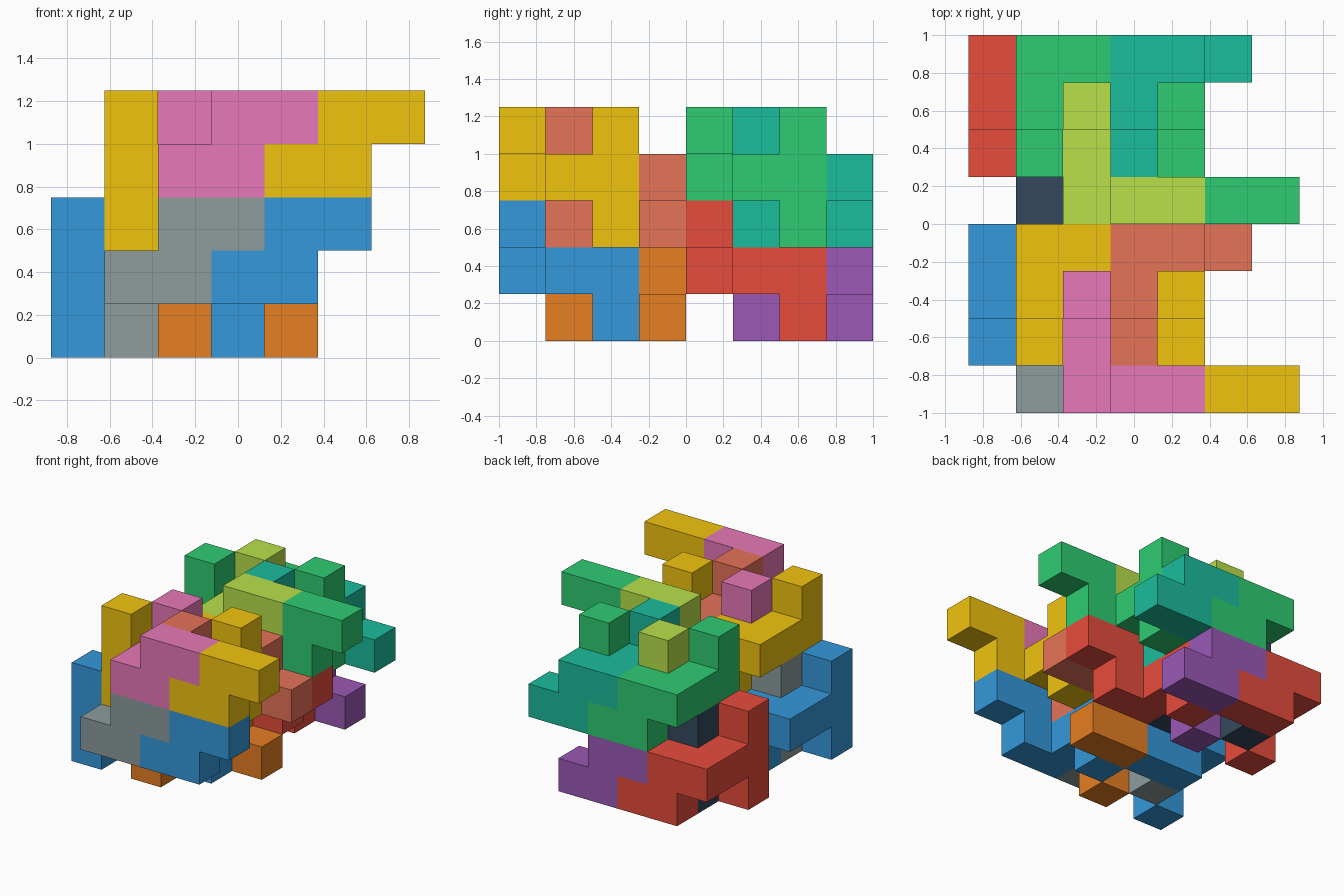
import bpy, bmesh
from mathutils import Vector

if "Cube" in bpy.data.objects:
    bpy.data.objects.remove(bpy.data.objects["Cube"])

U = 0.25                                  # edge of one cube
ORIGIN = Vector((-0.875, -1.0, 0.0))      # low corner of the whole stack

# Eight-cube tile: a T-shaped head, a stem, then a stepped tail
TILE = [(0, 1, 0), (0, 1, 1), (0, 1, 2), (0, 2, 1), (0, 3, 1),
        (1, 3, 1), (1, 3, 0), (2, 3, 0)]
# Its mate is the same tile turned half a turn about x
MATE = [(x, 3 - y, 2 - z) for x, y, z in TILE]


def material(name, code):
    srgb = [int(code[i:i + 2], 16) / 255 for i in (0, 2, 4)]
    mat = bpy.data.materials.new(name)
    mat.diffuse_color = [((c + 0.055) / 1.055) ** 2.4 for c in srgb] + [1]
    mat.use_nodes = True
    mat.node_tree.nodes["Principled BSDF"].inputs["Base Color"].default_value = mat.diffuse_color
    return mat


def add_face(bm, cell, axis, side):
    u, v = (axis + 1) % 3, (axis + 2) % 3
    corners = []
    for a, b in ((0, 0), (1, 0), (1, 1), (0, 1)):
        p = Vector(cell)
        p[axis] += side
        p[u] += a
        p[v] += b
        corners.append(bm.verts.new(ORIGIN + p * U))
    bm.faces.new(corners if side else corners[::-1])


def polycube(name, cells, mat):
    """One solid from unit cubes, keeping only its outer faces."""
    bm = bmesh.new()
    for cell in cells:
        for axis in range(3):
            for side in (0, 1):
                near = list(cell)
                near[axis] += 2 * side - 1
                if tuple(near) not in cells:
                    add_face(bm, cell, axis, side)
    bmesh.ops.remove_doubles(bm, verts=bm.verts, dist=1e-4)
    bmesh.ops.dissolve_limit(bm, angle_limit=0.01, verts=bm.verts, edges=bm.edges)
    mesh = bpy.data.meshes.new(name)
    bm.to_mesh(mesh)
    bm.free()
    mesh.materials.append(mat)
    bpy.context.collection.objects.link(bpy.data.objects.new(name, mesh))


# Four interlocking groups: name, cell offset, colours of its first three tiles
GROUPS = [
    ("front_lower", (0, 0, 0), ("3498DB", "8E9C9D", "E67E22")),
    ("back_lower", (0, 4, 0), ("E74C3C", "34495E", "9B59B6")),
    ("front_upper", (1, 0, 2), ("F1C40F", "E878B8", "E57358")),
    ("back_upper", (1, 4, 2), ("2ECC71", "B8E04A", "1ABC9C")),
]

for group, (ox, oy, oz), codes in GROUPS:
    mats = [material(f"{group}_colour_{i + 1}", c) for i, c in enumerate(codes)]
    # Tiles and mates alternate along x; the fourth reuses the first colour
    for i in range(4):
        shape = MATE if i % 2 else TILE
        cells = [(x + ox + i, y + oy, z + oz) for x, y, z in shape]
        polycube(f"{group}_tile_{i + 1}", cells, mats[i % 3])
